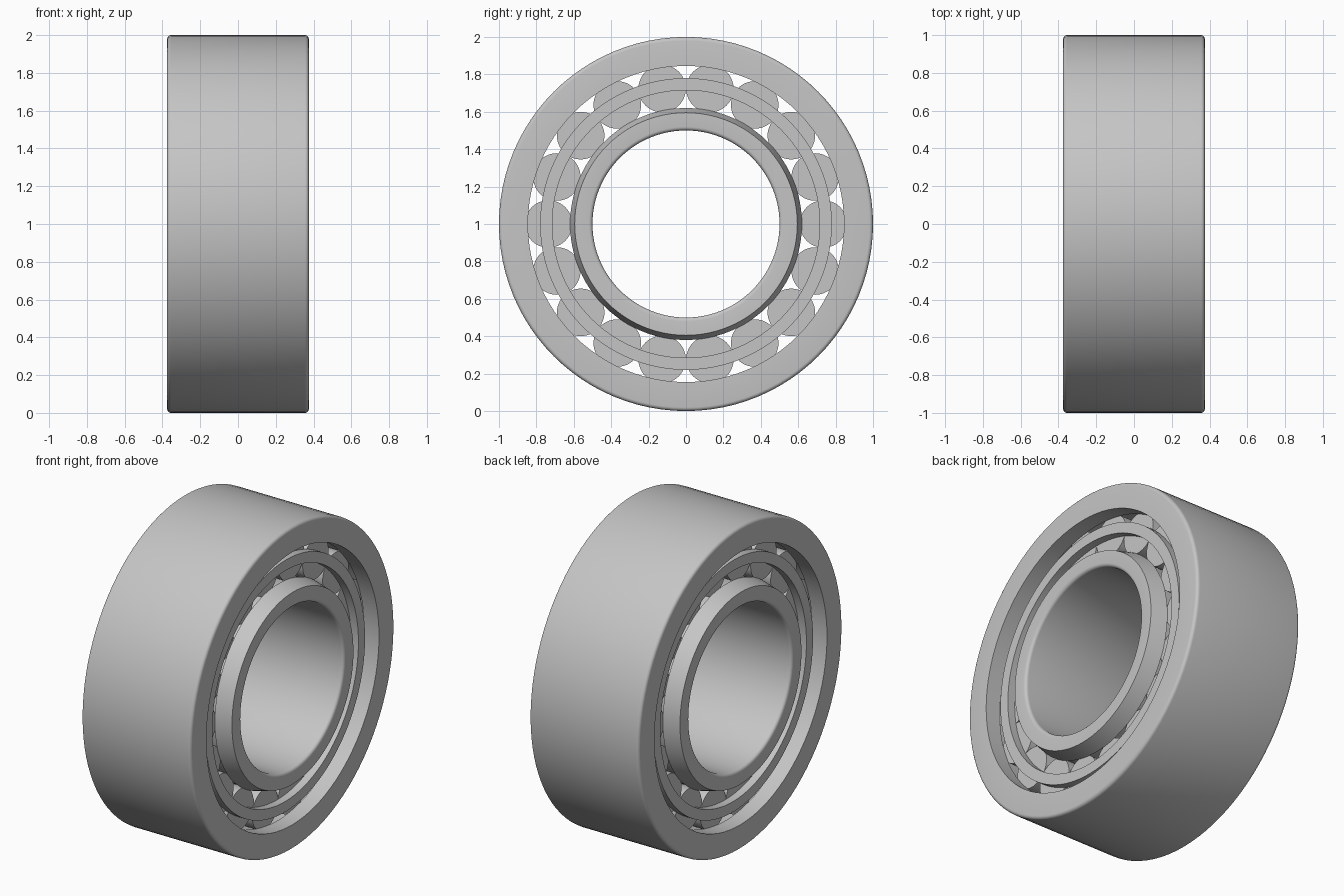
import bpy, bmesh, math
from mathutils import Matrix, Vector

cube = bpy.data.objects.get("Cube")
if cube:
    bpy.data.objects.remove(cube, do_unlink=True)

STEPS = 96
AXIS_Z = 1.0
HALF = 0.375          # half width of both rings
ROLLER_END = 0.275    # half length of the rollers
ROLLERS = 18

steel = bpy.data.materials.new("steel grey")
steel.use_nodes = True
GREY = (0.56, 0.56, 0.56, 1)
steel.diffuse_color = GREY
steel.node_tree.nodes["Principled BSDF"].inputs["Base Color"].default_value = GREY


def fillet(points):
    """Round the profile corners given as (x, radius, fillet size)."""
    out = []
    for i, (x, r, size) in enumerate(points):
        p = Vector((x, r))
        if not size:
            out.append(p)
            continue
        a = p + (Vector(points[i - 1][:2]) - p).normalized() * size
        b = p + (Vector(points[(i + 1) % len(points)][:2]) - p).normalized() * size
        mid = a + b - p
        for k in range(6):
            t = k / 5 * math.pi / 2
            out.append(mid + (a - mid) * math.cos(t) + (b - mid) * math.sin(t))
    return out


def finish(name, bm):
    bmesh.ops.recalc_face_normals(bm, faces=bm.faces)
    mesh = bpy.data.meshes.new(name)
    bm.to_mesh(mesh)
    bm.free()
    mesh.materials.append(steel)
    obj = bpy.data.objects.new(name, mesh)
    bpy.context.collection.objects.link(obj)
    obj.location.z = AXIS_Z
    bpy.ops.object.select_all(action='DESELECT')
    obj.select_set(True)
    bpy.context.view_layer.objects.active = obj
    bpy.ops.object.shade_smooth_by_angle(angle=math.radians(25))
    return obj


def lathe(name, points):
    """Spin a closed profile around the x axis."""
    bm = bmesh.new()
    profile = fillet(points)
    loops = []
    for s in range(STEPS):
        a = 2 * math.pi * s / STEPS
        loops.append([bm.verts.new((p.x, p.y * math.cos(a), p.y * math.sin(a)))
                      for p in profile])
    n = len(profile)
    for s in range(STEPS):
        u, v = loops[s], loops[(s + 1) % STEPS]
        for i in range(n):
            j = (i + 1) % n
            bm.faces.new((u[i], u[j], v[j], v[i]))
    return finish(name, bm)


def mirrored(half):
    """Complete a profile from its +x half."""
    return half + [(-x, r, f) for x, r, f in reversed(half)]


# Outer ring with a shallow raceway between two lips
lathe("outer_ring", mirrored([
    (ROLLER_END, 0.862, 0), (ROLLER_END, 0.845, 0),
    (HALF, 0.845, 0), (HALF, 1.0, 0.02)]))

# Inner ring with tapered shoulders and a raceway
lathe("inner_ring", mirrored([
    (ROLLER_END, 0.608, 0), (ROLLER_END, 0.62, 0),
    (HALF, 0.595, 0), (HALF, 0.5, 0.02)]))

# Cage rings at both ends of the rollers
for side, name in ((1, "left_cage_ring"), (-1, "right_cage_ring")):
    near, far = side * (ROLLER_END - 0.005), side * 0.325
    lathe(name, [(near, 0.715, 0), (far, 0.715, 0), (far, 0.78, 0), (near, 0.78, 0)])

# Rollers spaced evenly around the axis
bm = bmesh.new()
bmesh.ops.create_cone(bm, cap_ends=True, segments=48, radius1=0.127, radius2=0.127,
                      depth=2 * ROLLER_END, matrix=Matrix.Rotation(math.pi / 2, 4, 'Y'))
first = finish("roller_1", bm)
for i in range(ROLLERS):
    roller = first
    if i:
        roller = bpy.data.objects.new(f"roller_{i + 1}", first.data)
        bpy.context.collection.objects.link(roller)
    a = 2 * math.pi * i / ROLLERS
    roller.location = (0, 0.735 * math.cos(a), AXIS_Z + 0.735 * math.sin(a))
